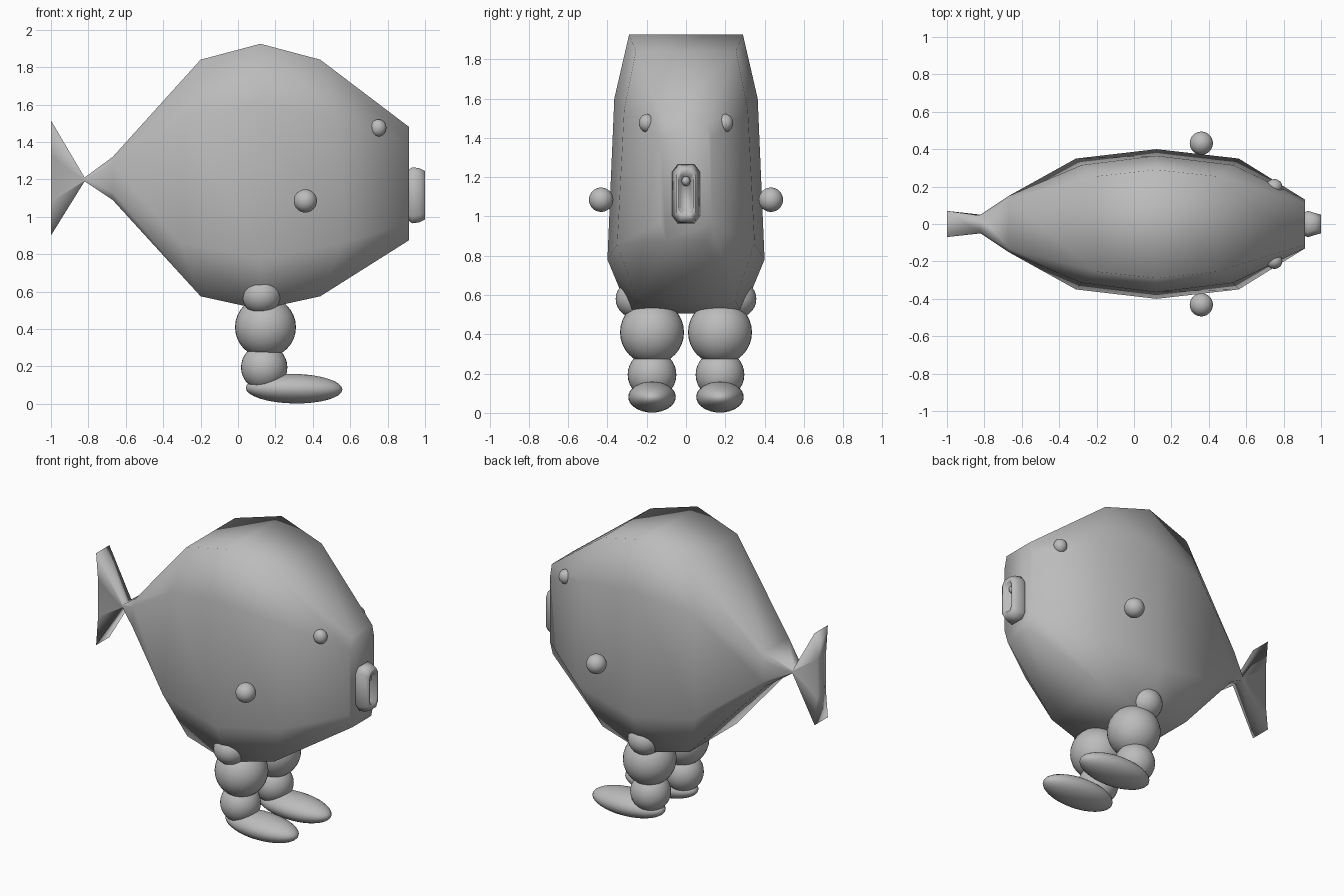
import bpy, bmesh, math

if "Cube" in bpy.data.objects:
    bpy.data.objects.remove(bpy.data.objects["Cube"])

grey = bpy.data.materials.new("plain_grey")
grey.diffuse_color = (0.5, 0.5, 0.5, 1)
grey.use_nodes = True
grey.node_tree.nodes["Principled BSDF"].inputs["Base Color"].default_value = grey.diffuse_color


def finish(obj):
    obj.data.materials.append(grey)
    for p in obj.data.polygons:
        p.use_smooth = True
    return obj


def loft(name, rings):
    """Skin closed rings of equal length and cap both ends."""
    bm = bmesh.new()
    loops = [[bm.verts.new(p) for p in ring] for ring in rings]
    n = len(loops[0])
    for a, b in zip(loops, loops[1:]):
        for i in range(n):
            j = (i + 1) % n
            bm.faces.new((a[i], a[j], b[j], b[i]))
    bm.faces.new(loops[0])
    bm.faces.new(loops[-1])
    bmesh.ops.recalc_face_normals(bm, faces=bm.faces)
    me = bpy.data.meshes.new(name)
    bm.to_mesh(me)
    bm.free()
    obj = bpy.data.objects.new(name, me)
    bpy.context.collection.objects.link(obj)
    return finish(obj)


def ball(name, loc, size, rot=0):
    bpy.ops.mesh.primitive_uv_sphere_add(segments=32, ring_count=16, location=loc,
                                         rotation=(0, rot, 0))
    obj = bpy.context.object
    obj.name = name
    obj.scale = size
    return finish(obj)


# Fish body with tail: half sections (x, y, z), lower edge to upper edge
sections = [
    [(-1.0, .07, .90), (-1.0, .05, 1.08), (-1.0, .05, 1.33), (-1.0, .07, 1.515)],
    [(-.82, .045, 1.19), (-.82, .05, 1.195), (-.82, .05, 1.205), (-.82, .045, 1.21)],
    [(-.67, .12, 1.09), (-.67, .15, 1.13), (-.67, .15, 1.28), (-.67, .13, 1.32)],
    [(-.20, .25, .575), (-.31, .35, .86), (-.28, .315, 1.54), (-.20, .255, 1.84)],
    [(.12, .285, .505), (.12, .40, .78), (.12, .365, 1.60), (.12, .29, 1.925)],
    [(.44, .25, .575), (.56, .35, .86), (.53, .315, 1.54), (.44, .255, 1.84)],
    [(.915, .10, .875), (.915, .13, .97), (.915, .13, 1.40), (.915, .11, 1.48)],
]
loft("fish_body", [s + [(x, -y, z) for x, y, z in reversed(s)] for s in sections])

# Protruding lips with a recessed opening: (x, half width, half height)
lips = [(.89, .055, .115), (.93, .07, .15), (.97, .058, .145), (1.0, .05, .13),
        (1.0, .036, .10), (.945, .03, .085)]
loft("lips", [[(x, sy * hy, 1.115 + sz * hz) for sy, sz in
               ((1, .75), (.6, 1), (-.6, 1), (-1, .75),
                (-1, -.75), (-.6, -1), (.6, -1), (1, -.75))] for x, hy, hz in lips])
ball("tongue", (.955, 0, 1.18), (.03, .022, .025))

# Mirrored eyes, arm stubs and legs
for side, s in (("right", -1), ("left", 1)):
    ball(side + "_eye", (.75, s * .2, 1.475), (.043, .04, .046))
    ball(side + "_arm", (.36, s * .432, 1.085), (.062,) * 3)
    ball(side + "_hip", (.125, s * .25, .58), (.108, .108, .1))
    ball(side + "_thigh", (.147, s * .173, .41), (.163,) * 3)
    ball(side + "_calf", (.14, s * .173, .195), (.124,) * 3)
    ball(side + "_foot", (.30, s * .173, .081), (.258, .121, .079), math.radians(1))
